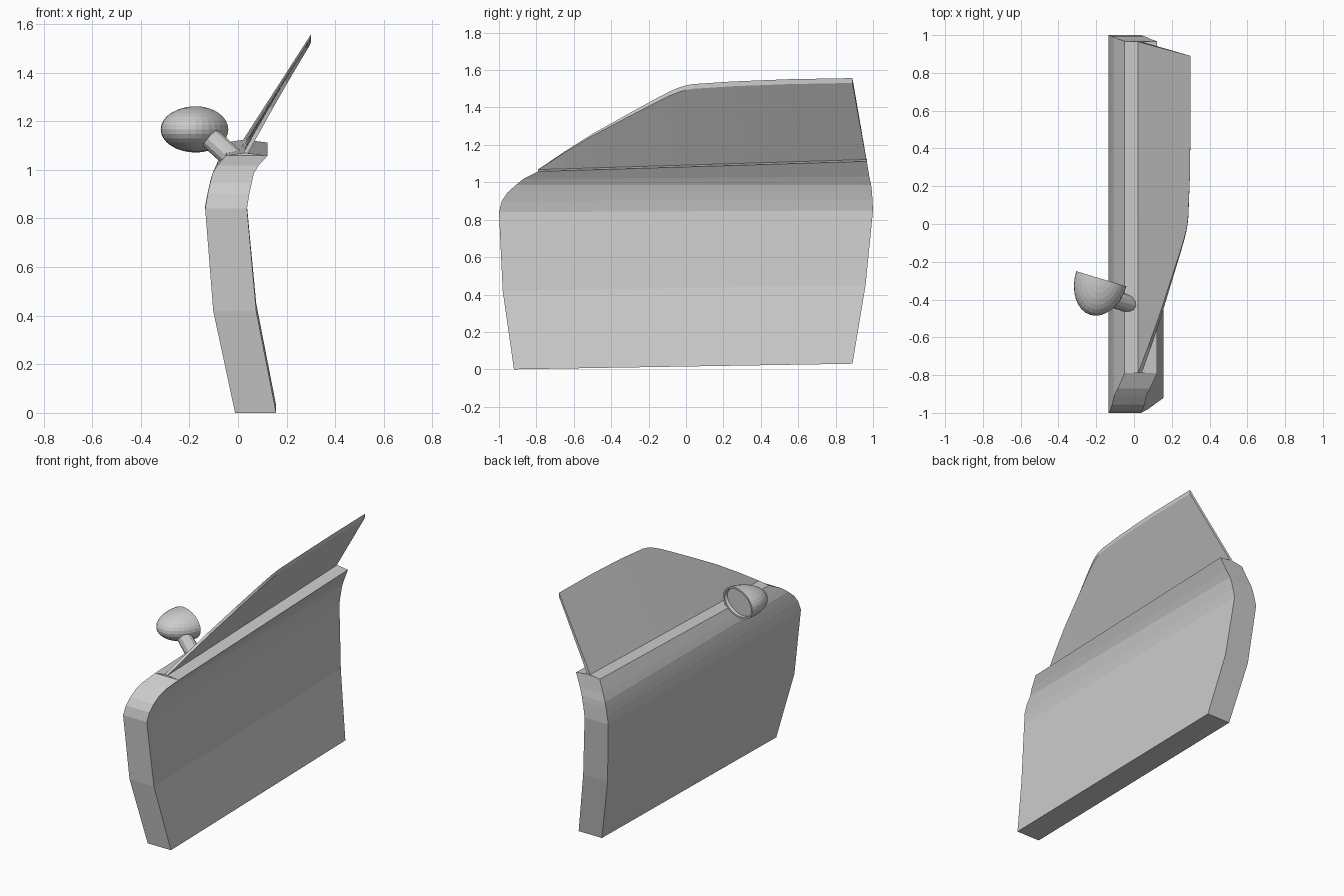
import bpy, bmesh, math
from mathutils import Vector, Matrix

if "Cube" in bpy.data.objects:
    bpy.data.objects.remove(bpy.data.objects["Cube"])

grey = bpy.data.materials.new("light grey")
grey.diffuse_color = (0.6, 0.6, 0.6, 1)
grey.use_nodes = True
grey.node_tree.nodes["Principled BSDF"].inputs["Base Color"].default_value = grey.diffuse_color


def make(name, bm):
    bmesh.ops.recalc_face_normals(bm, faces=bm.faces)
    me = bpy.data.meshes.new(name)
    bm.to_mesh(me)
    bm.free()
    me.materials.append(grey)
    ob = bpy.data.objects.new(name, me)
    bpy.context.collection.objects.link(ob)
    return ob


def loft(name, loops):
    """Skin closed loops of equal length and cap both ends."""
    bm = bmesh.new()
    vs = [[bm.verts.new(p) for p in loop] for loop in loops]
    n = len(vs[0])
    for a, b in zip(vs, vs[1:]):
        for i in range(n):
            j = (i + 1) % n
            bm.faces.new((a[i], a[j], b[j], b[i]))
    bm.faces.new(vs[0])
    bm.faces.new(vs[-1])
    return make(name, bm)


# Door panel: rows of (outer x, inner x, front y, front z, back y, back z)
rows = [
    (-0.012, 0.157, -0.92, 0.0, 0.89, 0.03),
    (-0.102, 0.075, -0.98, 0.42, 0.96, 0.45),
    (-0.135, 0.037, -1.0, 0.84, 1.0, 0.85),
    (-0.125, 0.046, -0.985, 0.90, 0.997, 0.905),
    (-0.115, 0.056, -0.955, 0.945, 0.994, 0.95),
    (-0.105, 0.065, -0.91, 0.985, 0.99, 0.985),
    (-0.085, 0.085, -0.87, 1.018, 0.98, 1.03),
    (-0.05, 0.122, -0.79, 1.058, 0.967, 1.112),
]
loops = [[(xo, yf, zf), (xi, yf, zf), (xi, yb, zb), (xo, yb, zb)]
         for xo, xi, yf, zf, yb, zb in rows]
door = loft("door_panel", loops)

# Ridged sill along the top of the door
loft("window_sill", [[(-0.05, y, z), (0.122, y, z), (0.025, y, z + 0.012)]
                     for y, z in ((-0.79, 1.058), (0.967, 1.112))])

# Leaning window: top outline in (y, z), joined to the sill line
outline = [(-0.79, 1.068), (-0.65, 1.163), (-0.5, 1.258), (-0.3, 1.37),
           (-0.15, 1.452), (-0.09, 1.483), (-0.04, 1.505), (0.0, 1.517),
           (0.04, 1.524), (0.25, 1.538), (0.55, 1.55), (0.89, 1.556)]
sections = []
for y, z in outline:
    f = (y + 0.79) / 1.68
    yb, zb = -0.79 + f * 1.755, 1.066 + f * 0.056
    t = min(1, max(0, (z - zb) / (1.545 - zb)))
    x = 0.02 + 0.28 * t
    sections.append([(0.02, yb, zb), (x, y, z + 0.001),
                     (x + 0.02 * (1 - t), y, z - 0.025 * t), (0.04, yb, zb - 0.004)])
loft("window", sections)

# Mirror: half ellipsoid with a recessed flat face
bm = bmesh.new()
bmesh.ops.create_uvsphere(bm, u_segments=32, v_segments=16, radius=1)
bmesh.ops.bisect_plane(bm, geom=bm.verts[:] + bm.edges[:] + bm.faces[:], dist=1e-4,
                       plane_co=(0, 0, 0), plane_no=(0, 1, 0), clear_outer=True)
bmesh.ops.scale(bm, vec=(0.139, 0.2, 0.095), verts=bm.verts)
rim = [e for e in bm.edges if e.is_boundary]
face = bmesh.ops.contextual_create(bm, geom=rim)["faces"]
bmesh.ops.recalc_face_normals(bm, faces=bm.faces)
bmesh.ops.inset_region(bm, faces=face, thickness=0.012, depth=0)
bmesh.ops.inset_region(bm, faces=face, thickness=0.002, depth=-0.02)
mirror = make("mirror", bm)
mirror.location = (-0.173, -0.29, 1.166)
mirror.rotation_euler = (0, 0, -0.293)

# Mirror stalk
a, b = Vector((-0.135, -0.39, 1.15)), Vector((-0.02, -0.425, 1.045))
bm = bmesh.new()
bmesh.ops.create_cone(bm, cap_ends=True, segments=12, radius1=0.046, radius2=0.046,
                      depth=(b - a).length)
rot = (b - a).to_track_quat('Z', 'Y').to_matrix().to_4x4()
bmesh.ops.transform(bm, matrix=Matrix.Translation((a + b) / 2) @ rot, verts=bm.verts)
make("mirror_stalk", bm)
